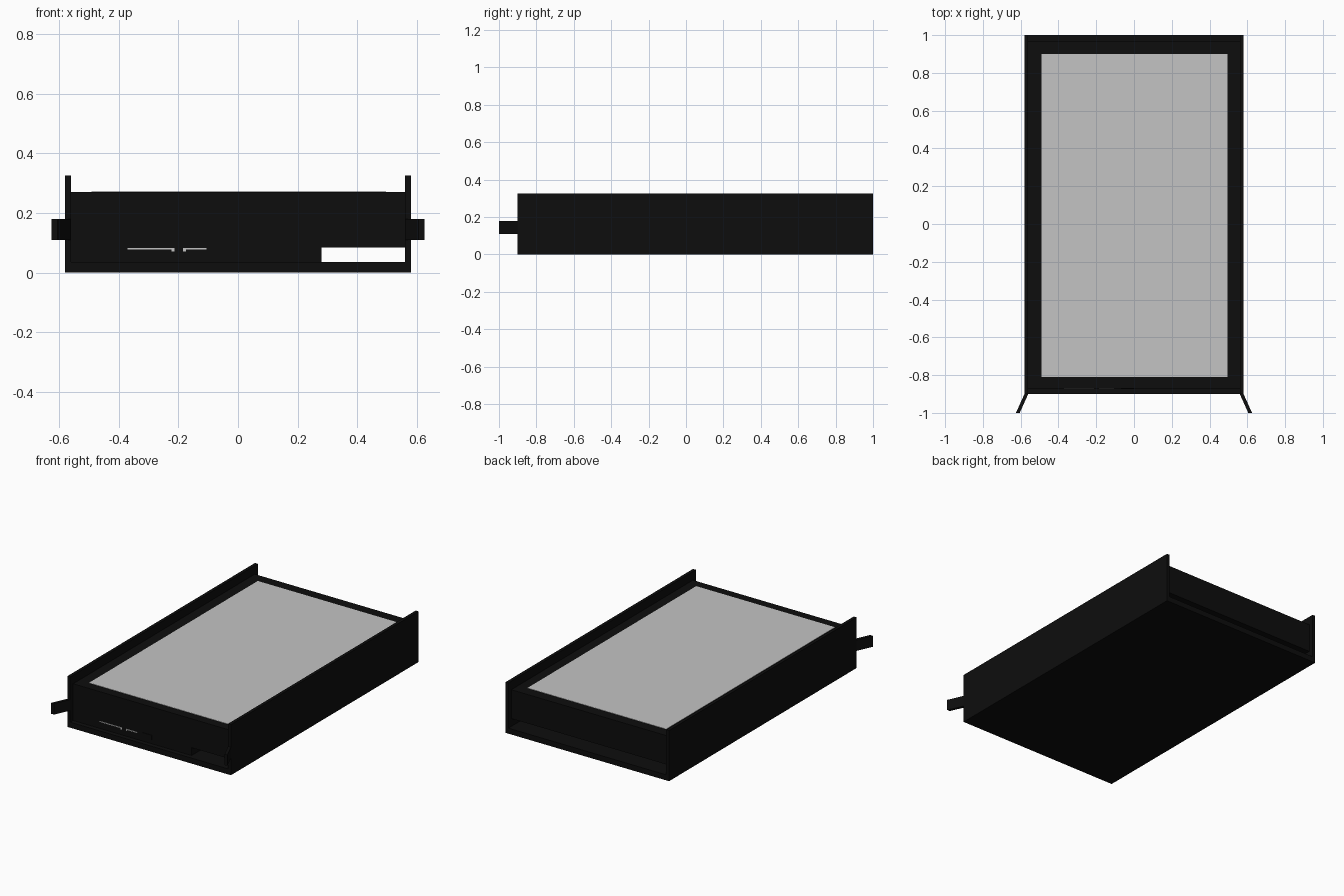
import bpy, bmesh

cube = bpy.data.objects.get("Cube")
if cube:
    bpy.data.objects.remove(cube, do_unlink=True)


def make_material(name, value):
    mat = bpy.data.materials.new(name)
    mat.use_nodes = True
    color = (value, value, value, 1)
    mat.diffuse_color = color
    mat.node_tree.nodes["Principled BSDF"].inputs["Base Color"].default_value = color
    return mat


black = make_material("black", 0.004)
silver = make_material("silver", 0.55)


def box(name, xs, ys, zs, mat, shear=0):
    """Box between limits; shear moves the front end sideways."""
    bm = bmesh.new()
    bmesh.ops.create_cube(bm, size=1)
    for v in bm.verts:
        front = v.co.y < 0
        v.co = (xs[v.co.x > 0] + (shear if front else 0),
                ys[v.co.y > 0], zs[v.co.z > 0])
    mesh = bpy.data.meshes.new(name)
    bm.to_mesh(mesh)
    bm.free()
    mesh.materials.append(mat)
    obj = bpy.data.objects.new(name, mesh)
    bpy.context.collection.objects.link(obj)
    return obj


FRONT, BACK = -0.9, 1.0
IN_FRONT, IN_BACK = -0.87, 0.97
INNER = 0.56

# Tray: floor, side walls and angled front ears
box("tray_floor", (-INNER, INNER), (FRONT, BACK), (0, 0.035), black)
for side, s in (("left", 1), ("right", -1)):
    xs = sorted((s * INNER, s * 0.58))
    box(side + "_wall", xs, (FRONT, BACK), (0, 0.325), black)
    box(side + "_ear", xs, (-1.0, FRONT), (0.11, 0.18), black, shear=s * 0.045)

# Main body raised above the floor, with a flush top panel
box("body", (-INNER, INNER), (IN_FRONT, IN_BACK), (0.085, 0.27), black)
box("top_panel", (-0.49, 0.495), (-0.81, 0.9), (0.268, 0.272), silver)

# Drive bay closing most of the front gap
box("drive_bay", (-INNER, 0.28), (IN_FRONT, -0.4), (0.035, 0.085), black)

# Bright seams, seam ends and button on the drive front
plate = (IN_FRONT - 0.004, IN_FRONT)
for name, x0, x1, end in (("long", -0.37, -0.212, -0.217),
                          ("short", -0.184, -0.105, -0.179)):
    box(name + "_seam", (x0, x1), plate, (0.078, 0.083), silver)
    box(name + "_seam_end", (end - 0.005, end + 0.005), plate, (0.071, 0.083), silver)
box("button", (-0.07, 0), plate, (0.06, 0.09), black)
